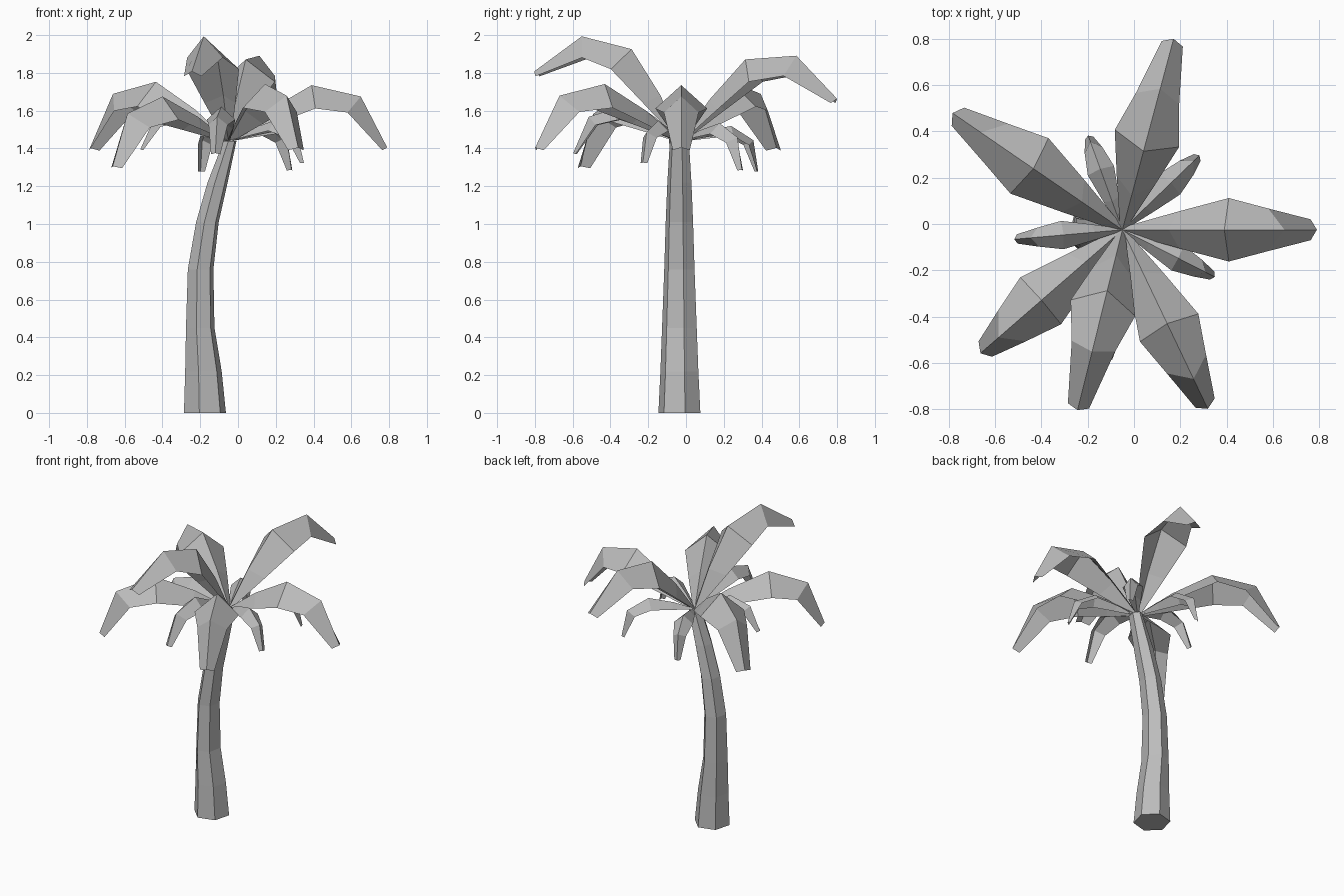
import bpy, bmesh
from math import radians, cos, sin, tau
from mathutils import Vector, Matrix

cube = bpy.data.objects.get("Cube")
if cube:
    bpy.data.objects.remove(cube, do_unlink=True)

grey = bpy.data.materials.new("plain_grey")
grey.use_nodes = True
colour = (0.5, 0.5, 0.5, 1)
grey.diffuse_color = colour
grey.node_tree.nodes["Principled BSDF"].inputs["Base Color"].default_value = colour

CROWN = Vector((-0.05, -0.025, 1.44))


def finish(bm, name):
    mesh = bpy.data.meshes.new(name)
    bm.to_mesh(mesh)
    bm.free()
    mesh.materials.append(grey)
    obj = bpy.data.objects.new(name, mesh)
    bpy.context.collection.objects.link(obj)
    return obj


# Trunk: six-sided rings (height, centre x, radius x, radius y) along a leaning curve
def build_trunk():
    rings = [(0, -0.175, 0.115, 0.115), (0.22, -0.183, 0.1, 0.104),
             (0.45, -0.2, 0.078, 0.095), (0.76, -0.198, 0.07, 0.083),
             (1.01, -0.162, 0.062, 0.075), (1.22, -0.108, 0.055, 0.066),
             (1.44, -0.042, 0.035, 0.052)]
    bm = bmesh.new()
    loops = []
    for z, cx, rx, ry in rings:
        angles = [radians(15) + tau * i / 6 for i in range(6)]
        loops.append([bm.verts.new((cx + rx * cos(a), ry * sin(a) - 0.035, z)) for a in angles])
    for low, high in zip(loops, loops[1:]):
        for i in range(6):
            j = (i + 1) % 6
            bm.faces.new((low[i], low[j], high[j], high[i]))
    bm.faces.new(loops[0][::-1])
    bm.faces.new(loops[-1])
    finish(bm, "trunk")


# Frond: arched midrib stations (reach, height, half width, fold depth)
STATIONS = [(0, 0, 0.012, 0.008), (0.2, 0.155, 0.08, 0.08), (0.44, 0.295, 0.137, 0.125),
            (0.70, 0.235, 0.092, 0.11), (0.84, -0.035, 0.045, 0.03)]


def build_frond(name, heading, pitch, scale, breadth):
    bm = bmesh.new()
    ribs = [Vector((r, 0, z)) for r, z, w, d in STATIONS]
    rows = []
    for i, (r, z, w, d) in enumerate(STATIONS):
        along = (ribs[min(i + 1, len(ribs) - 1)] - ribs[max(i - 1, 0)]).normalized()
        down = Vector((along.z, 0, -along.x)) * d * breadth
        side = Vector((0, w * breadth, 0))
        rows.append([bm.verts.new(p) for p in (ribs[i] + down + side, ribs[i], ribs[i] + down - side)])
    for a, b in zip(rows, rows[1:]):
        for k in range(2):
            bm.faces.new((a[k], a[k + 1], b[k + 1], b[k]))
    place = (Matrix.Translation(CROWN) @ Matrix.Rotation(radians(heading), 4, "Z")
             @ Matrix.Rotation(radians(-pitch), 4, "Y") @ Matrix.Scale(scale, 4))
    bm.transform(place)
    finish(bm, name)


build_trunk()

# Heading, pitch and scale of each frond
large = [(0, 0, 1.0), (75, 17, 1.05), (145.5, 0, 1.06),
         (221, -7, 0.98), (256, 27, 1.05), (295.5, 0, 1.02)]
small = [(44, -16, 0.58), (110, -18, 0.55), (185, -3, 0.56), (263, -4, 0.69), (333, -12, 0.55)]
for n, spec in enumerate(large, 1):
    build_frond(f"large_frond_{n}", *spec, 1.0)
for n, spec in enumerate(small, 1):
    build_frond(f"small_frond_{n}", *spec, 0.8)
